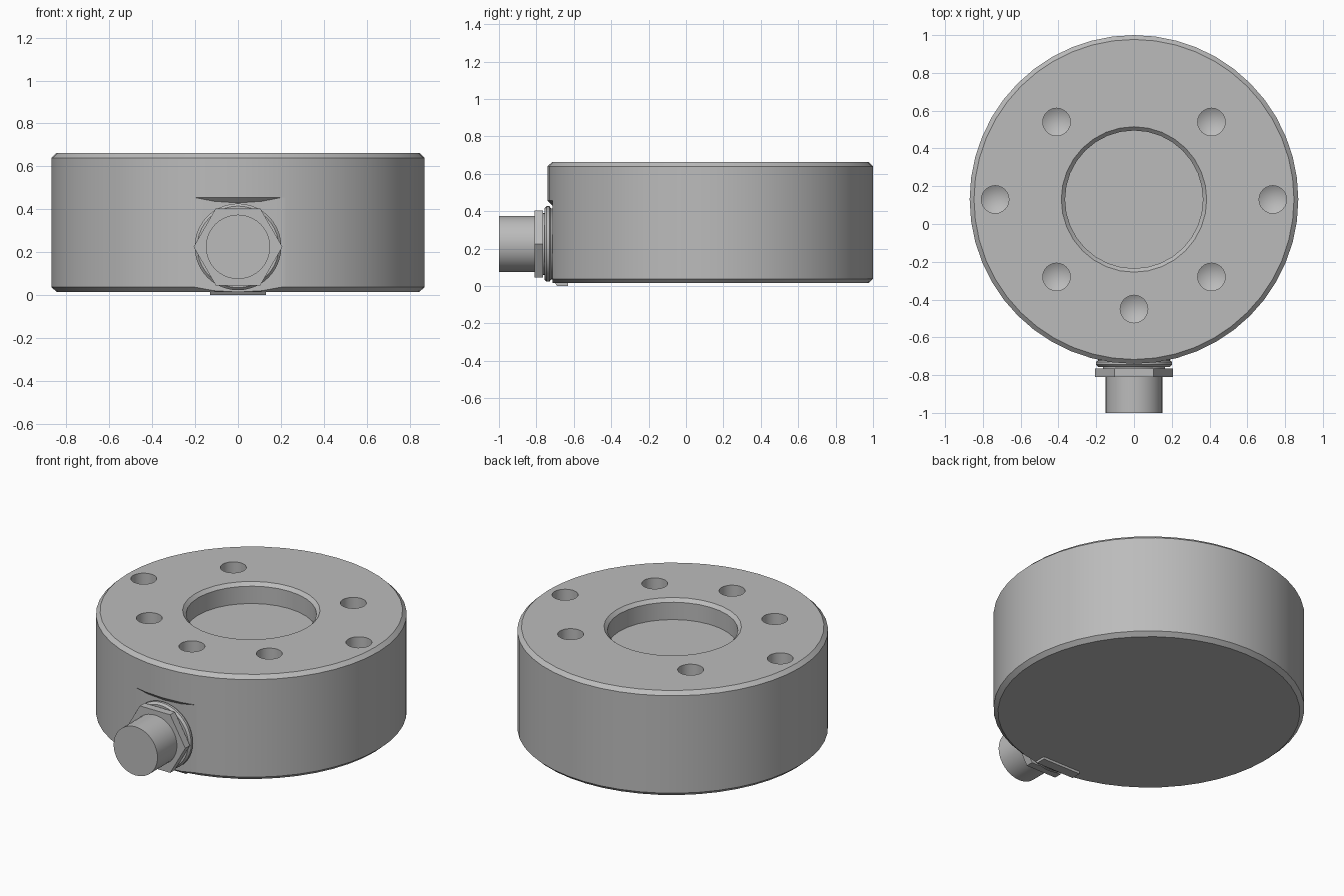
import bpy, bmesh, math
from mathutils import Matrix, Vector

if "Cube" in bpy.data.objects:
    bpy.data.objects.remove(bpy.data.objects["Cube"])

CY = 0.13          # body axis
PZ = 0.225         # connector axis height
FLAT = -0.714      # depth of the connector flat

grey = bpy.data.materials.new("steel grey")
grey.diffuse_color = (0.5, 0.5, 0.5, 1)
grey.use_nodes = True
grey.node_tree.nodes["Principled BSDF"].inputs["Base Color"].default_value = grey.diffuse_color


def finish(name, bm, smooth=True):
    bmesh.ops.recalc_face_normals(bm, faces=bm.faces)
    me = bpy.data.meshes.new(name)
    bm.to_mesh(me)
    bm.free()
    ob = bpy.data.objects.new(name, me)
    bpy.context.collection.objects.link(ob)
    me.materials.append(grey)
    return ob


def lathe(name, profile, segs, matrix, turn=0.0):
    """Revolve (radius, height) points into a closed solid."""
    bm = bmesh.new()
    rings = []
    for r, h in profile:
        if r == 0:
            rings.append([bm.verts.new((0, 0, h))])
        else:
            rings.append([bm.verts.new((r * math.cos(turn + math.tau * i / segs),
                                        r * math.sin(turn + math.tau * i / segs), h))
                          for i in range(segs)])
    for a, b in zip(rings, rings[1:]):
        for i in range(segs):
            j = (i + 1) % segs
            quad = [a[i % len(a)], a[j % len(a)], b[j % len(b)], b[i % len(b)]]
            bm.faces.new(list(dict.fromkeys(quad)))
    for ring in (rings[0], rings[-1]):
        if len(ring) > 2:
            bm.faces.new(ring)
    bm.transform(matrix)
    return finish(name, bm)


def box(name, lo, hi):
    bm = bmesh.new()
    bmesh.ops.create_cube(bm, size=1)
    lo, hi = Vector(lo), Vector(hi)
    for v in bm.verts:
        v.co = Vector([(lo[k] + hi[k]) / 2 + v.co[k] * (hi[k] - lo[k]) for k in range(3)])
    return finish(name, bm)


def boolean(ob, other, op):
    m = ob.modifiers.new(op.lower(), 'BOOLEAN')
    m.object, m.operation, m.solver = other, op, 'EXACT'
    bpy.context.view_layer.objects.active = ob
    bpy.ops.object.modifier_apply(modifier=m.name)
    bpy.data.objects.remove(other)


def smooth(ob, angle=18):
    bpy.ops.object.select_all(action='DESELECT')
    ob.select_set(True)
    bpy.context.view_layer.objects.active = ob
    bpy.ops.object.shade_smooth_by_angle(angle=math.radians(angle))


upright = Matrix.Translation((0, CY, 0))
# local +z points out of the front
forward = Matrix.Translation((0, 0, PZ)) @ Matrix.Rotation(math.radians(90), 4, 'X')

# Body: lower drum with a front flat, joined to an upper drum with an undercut edge
body = lathe("body", [(0.845, 0.015), (0.87, 0.038), (0.87, 0.456)], 48, upright)
boolean(body, box("flat_cutter", (-0.6, -1.2, -0.1), (0.6, FLAT, 0.6)), 'DIFFERENCE')
upper = lathe("upper_body", [(0.80, 0.386), (0.87, 0.456), (0.87, 0.64), (0.847, 0.662)], 48, upright)
boolean(body, upper, 'UNION')

# Central recess with chamfered rim
bore = lathe("bore_cutter", [(0.365, 0.535), (0.365, 0.642), (0.385, 0.662), (0.385, 0.8)], 32, upright)
boolean(body, bore, 'DIFFERENCE')

# Blind drilled holes: six on the main circle spacing, two of them further out
holes = [(0.58, a) for a in (45, 135, 225, 270, 315)] + [(0.735, 0), (0.735, 180)]
for r, a in holes:
    t = math.radians(a)
    place = Matrix.Translation((r * math.cos(t), CY + r * math.sin(t), 0))
    drill = lathe("drill_cutter", [(0, 0.34), (0.073, 0.383), (0.073, 0.8)], 24, place)
    boolean(body, drill, 'DIFFERENCE')
smooth(body)

# Small locating tab under the front edge
tab = box("bottom_tab", (-0.13, -0.71, 0.0), (0.13, -0.63, 0.03))
for v in tab.data.vertices:
    if v.co.y < -0.7 and v.co.z < 0.01:
        v.co.y = -0.69

# Connector: sealing washer, hex nut and plug
washer = lathe("washer", [(0.19, 0.70), (0.19, 0.722), (0.202, 0.73), (0.202, 0.745),
                          (0.19, 0.757), (0.165, 0.757), (0.165, 0.775)], 40, forward)
smooth(washer, 30)
lathe("hex_nut", [(0.207, 0.764), (0.207, 0.81)], 6, forward)
plug = lathe("connector_plug", [(0.15, 0.80), (0.15, 1.0)], 40, forward)
smooth(plug, 30)
